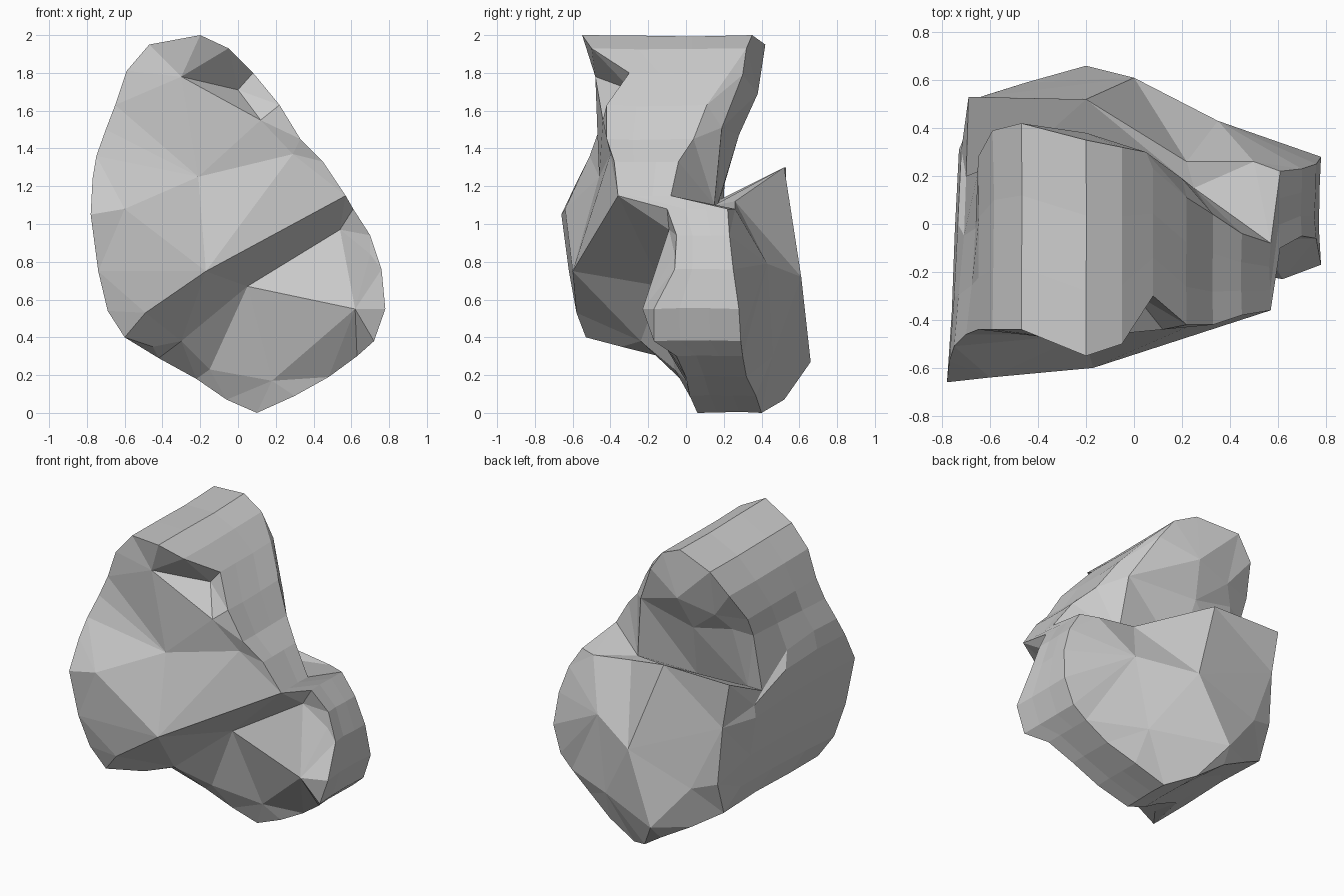
import bpy, bmesh, random
from mathutils import Vector
from mathutils.geometry import delaunay_2d_cdt

if "Cube" in bpy.data.objects:
    bpy.data.objects.remove(bpy.data.objects["Cube"])

random.seed(4)

# Outline of the boulder seen from the front: x, z, front depth, back depth
RIM = [
    (-.20, 2.00, -.55, .35), (-.05, 1.93, -.50, .32), (.08, 1.80, -.30, .23),
    (.22, 1.63, -.42, .11), (.33, 1.45, -.42, .04), (.45, 1.33, -.38, -.04),
    (.57, 1.15, -.36, -.08), (.61, 1.08, -.10, .22), (.70, .94, -.05, .23),
    (.76, .76, -.06, .25), (.78, .55, -.17, .28), (.72, .38, -.17, .29),
    (.63, .30, -.05, .30), (.48, .19, .00, .32), (.30, .09, .02, .37),
    (.10, .00, .06, .40), (-.06, .07, .03, .52), (-.22, .18, -.03, .58),
    (-.42, .29, -.10, .54), (-.60, .40, -.53, .46), (-.69, .54, -.57, .34),
    (-.74, .75, -.62, .31), (-.78, 1.05, -.66, .31), (-.77, 1.24, -.57, .31),
    (-.75, 1.36, -.51, .20), (-.70, 1.50, -.46, .22), (-.65, 1.63, -.44, .28),
    (-.59, 1.81, -.44, .39), (-.47, 1.95, -.44, .42),
]
# Left edge of the back dips into the groove
DIP = {22: -.04, 23: -.15, 24: -.22}

# Facet corners inside the outline: x, z, depth, z shift after triangulating
FRONT = {
    "peak": (-.21, 1.25, -.46, 0), "left": (-.60, 1.08, -.64, 0),
    "edge": (-.17, .75, -.60, 0), "foot": (-.49, .53, -.58, 0),
    "top": (-.30, 1.78, -.48, 0), "dent": (0, 1.71, -.29, 0),
    "dent_low": (.12, 1.55, -.44, 0), "shoulder": (.29, 1.37, -.40, 0),
    "valley": (.05, .67, -.13, 0), "valley_low": (-.30, .38, -.24, 0),
    "toe": (-.45, .35, -.34, 0), "heel": (-.15, .23, -.06, 0),
    "low": (.18, .17, .00, 0), "cheek": (.62, .55, -.23, 0),
    "notch": (.54, .97, -.09, 0), "side": (.70, .84, -.06, 0),
}
BACK = {
    "brow_l": (-.45, 1.63, .34, 0), "brow_m": (-.20, 1.69, .38, 0),
    "brow_r": (.05, 1.79, .30, 0), "mid_l": (-.53, 1.53, .27, 0),
    "mid_m": (-.25, 1.47, .28, 0), "mid_r": (.20, 1.51, .19, 0),
    "groove_l": (-.58, 1.40, .18, -.27), "groove_m": (-.20, 1.38, .17, -.27),
    "groove_r": (.25, 1.25, .15, -.15),
    "ledge_l": (-.69, 1.29, .53, .01), "ledge_m": (-.20, 1.28, .52, .02),
    "ledge_r": (.22, 1.12, .26, 0), "ledge_end": (.50, 1.08, .26, 0),
    "belly": (0, .72, .61, 0), "flank": (.35, .79, .43, 0),
    "hip": (-.45, .57, .59, 0), "keel": (-.20, .27, .66, 0),
    "keel_r": (.27, .30, .46, 0),
    "corner": (-.64, 1.0, .53, 0), "corner_low": (-.61, .62, .54, 0),
}
# Hard creases kept as edges
FRONT_CREASES = [("edge", 6), ("edge", "foot"), ("valley", "notch"),
                 ("valley", "valley_low"), ("valley_low", "toe"), ("notch", 7),
                 ("top", "dent_low"), ("top", "peak"), ("peak", "shoulder"),
                 ("dent_low", "shoulder")]
BACK_CREASES = [("ledge_l", 23), ("ledge_l", "ledge_m"), ("ledge_m", "ledge_r"),
                ("ledge_r", "ledge_end"), ("ledge_end", 7), ("groove_l", 24),
                ("groove_l", "groove_m"), ("groove_m", "groove_r"), ("groove_r", 6),
                ("ledge_l", "corner"), ("corner", "corner_low"),
                ("brow_l", "brow_m"), ("brow_m", "brow_r"), ("mid_l", "mid_m"),
                ("mid_m", "mid_r")]


def add_cap(bm, ring, inner, creases):
    """Facet one end of the boulder, joining the ring to the inner corners."""
    n = len(ring)
    names = list(inner)
    index = lambda k: k if isinstance(k, int) else n + names.index(k)
    flat = [Vector((r[0], r[1])) for r in RIM]
    flat += [Vector(inner[k][:2]) for k in names]
    verts = ring + [bm.verts.new((x, y, z + dz)) for x, z, y, dz in inner.values()]
    edges = [(i, (i + 1) % n) for i in range(n)]
    edges += [(index(a), index(b)) for a, b in creases]
    _, _, tris, source, _, _ = delaunay_2d_cdt(flat, edges, [], 1, 1e-5)
    for tri in tris:
        corners = [verts[source[i][0]] for i in tri if source[i]]
        if len(set(corners)) == 3:
            bm.faces.new(corners)


bm = bmesh.new()

# Rings along the depth; inner rings are slightly uneven, left side tapers back
rings = []
for t in (0, .3, .65, 1):
    ring = []
    for i, (x, z, front, back) in enumerate(RIM):
        y = front + (back - front) * t
        s = 1 - random.uniform(0, .012 if 0 < t < 1 else 0)
        taper = .05 * t if 19 < i < 26 else 0
        ring.append(bm.verts.new((x * s + taper, y,
                                  1 + (z - 1) * s + DIP.get(i, 0) * t ** 4)))
    rings.append(ring)

# Side wall
for a, b in zip(rings, rings[1:]):
    for i in range(len(RIM)):
        k = (i + 1) % len(RIM)
        bm.faces.new((a[i], a[k], b[k], b[i]))

# Faceted front and back
add_cap(bm, rings[0], FRONT, FRONT_CREASES)
add_cap(bm, rings[-1], BACK, BACK_CREASES)

bmesh.ops.recalc_face_normals(bm, faces=bm.faces)
mesh = bpy.data.meshes.new("boulder")
bm.to_mesh(mesh)
bm.free()
boulder = bpy.data.objects.new("boulder", mesh)
bpy.context.collection.objects.link(boulder)
